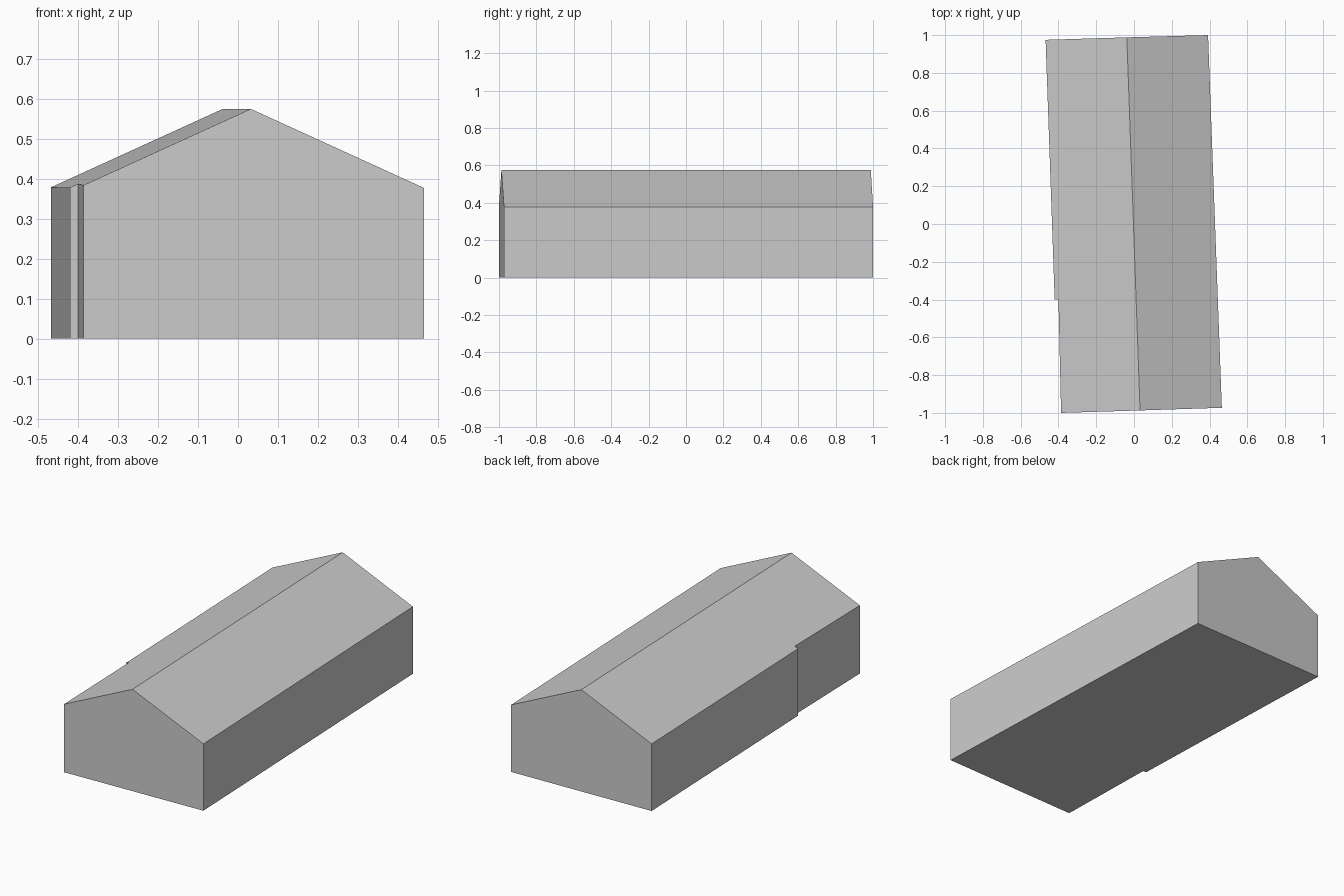
import bpy
import bmesh
from mathutils import Vector

cube = bpy.data.objects.get("Cube")
if cube:
    bpy.data.objects.remove(cube, do_unlink=True)

RIDGE_Z = 0.575
PITCH = 0.456
ridge_front = Vector((0.032, -0.987))
ridge_back = Vector((-0.038, 0.988))
# Footprint, counter-clockwise from the front left-hand corner, with a small step in one wall
footprint = [(-0.386, -1.0), (0.465, -0.973), (0.392, 1.0),
             (-0.468, 0.975), (-0.42, -0.4), (-0.4, -0.4)]

grey = bpy.data.materials.new("plain grey")
grey.use_nodes = True
colour = (0.6, 0.6, 0.6, 1.0)
grey.diffuse_color = colour
grey.node_tree.nodes["Principled BSDF"].inputs["Base Color"].default_value = colour


def roof_height(x, y):
    """Height of the pitched roof, falling away from the ridge line."""
    along = (ridge_back - ridge_front).normalized()
    offset = Vector((x, y)) - ridge_front
    return RIDGE_Z - PITCH * abs(along.x * offset.y - along.y * offset.x)


bm = bmesh.new()
base = [bm.verts.new((x, y, 0)) for x, y in footprint]
eave = [bm.verts.new((x, y, roof_height(x, y))) for x, y in footprint]
front = bm.verts.new((*ridge_front, RIDGE_Z))
back = bm.verts.new((*ridge_back, RIDGE_Z))

# Floor
bm.faces.new(base[::-1])

# Walls, with a gable peak on the front and back
peaks = {0: [front], 2: [back]}
for i in range(len(base)):
    j = (i + 1) % len(base)
    bm.faces.new([base[i], base[j], eave[j], *peaks.get(i, []), eave[i]])

# Two roof slopes
bm.faces.new([eave[1], eave[2], back, front])
bm.faces.new([front, back, *eave[3:], eave[0]])

bmesh.ops.recalc_face_normals(bm, faces=bm.faces)
mesh = bpy.data.meshes.new("gabled_building")
bm.to_mesh(mesh)
bm.free()
mesh.materials.append(grey)
building = bpy.data.objects.new("gabled_building", mesh)
bpy.context.collection.objects.link(building)
